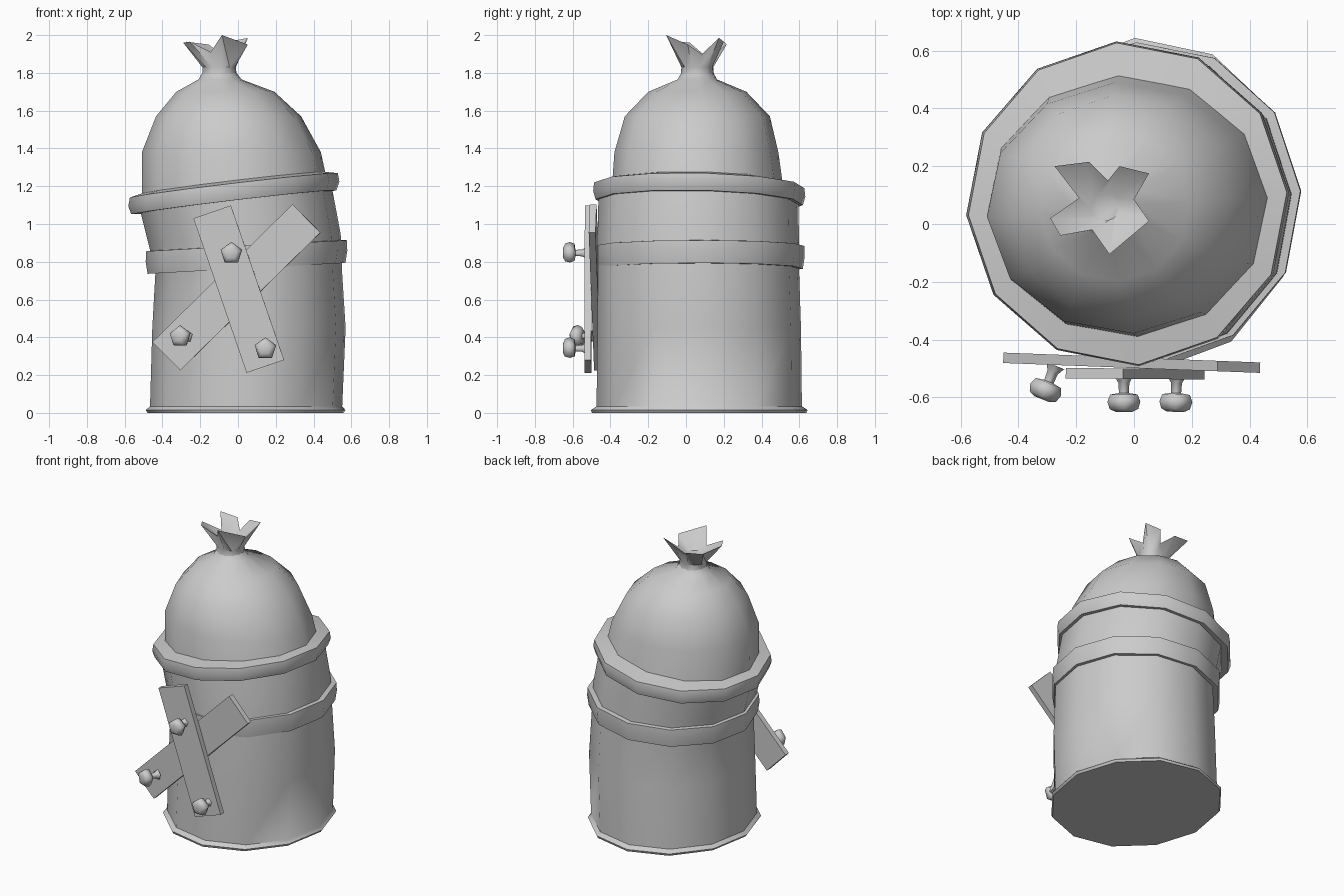
import bpy, bmesh
from math import sin, cos, pi, radians, degrees
from mathutils import Vector, Matrix

if "Cube" in bpy.data.objects:
    bpy.data.objects.remove(bpy.data.objects["Cube"])


def finish(bm, name, angle=45):
    bmesh.ops.recalc_face_normals(bm, faces=bm.faces)
    me = bpy.data.meshes.new(name)
    bm.to_mesh(me)
    bm.free()
    ob = bpy.data.objects.new(name, me)
    bpy.context.collection.objects.link(ob)
    bpy.ops.object.select_all(action='DESELECT')
    ob.select_set(True)
    bpy.context.view_layer.objects.active = ob
    bpy.ops.object.shade_smooth_by_angle(angle=radians(angle))
    return ob


def ring(z, cx, cy, rx, ry, tx=0, ty=0, n=12, phase=4):
    pts = []
    for i in range(n):
        a = radians(phase) + 2 * pi * i / n
        x, y = rx * cos(a), ry * sin(a)
        pts.append(Vector((cx + x, cy + y, z + tx * x + ty * y)))
    return pts


def loft(name, rings, closed=False, angle=45, matrix=None):
    bm = bmesh.new()
    rows = [[bm.verts.new(p) for p in r] for r in rings]
    n = len(rows[0])
    pairs = list(zip(rows, rows[1:]))
    if closed:
        pairs.append((rows[-1], rows[0]))
    else:
        bm.faces.new(rows[0])
        bm.faces.new(rows[-1])
    for a, b in pairs:
        for i in range(n):
            j = (i + 1) % n
            bm.faces.new((a[i], a[j], b[j], b[i]))
    if matrix:
        bm.transform(matrix)
    return finish(bm, name, angle)


# Leaning barrel body with a thin foot flange
loft("barrel_body", [
    ring(0, .04, .07, .52, .57),
    ring(.015, .04, .07, .53, .575),
    ring(.035, .043, .07, .51, .545),
    ring(.45, .058, .07, .513, .54),
    ring(.75, .057, .065, .495, .535),
    ring(.92, .035, .065, .51, .535, .05),
    ring(1.13, -.01, .065, .51, .53, .11)])

# Raised hoop round the middle
T = .055
loft("middle_hoop", [
    ring(.765, .045, .075, .47, .50, T),
    ring(.765, .045, .075, .525, .545, T),
    ring(.83, .045, .075, .535, .555, T),
    ring(.885, .045, .075, .532, .555, T),
    ring(.89, .045, .075, .47, .50, T)], closed=True)

# Tilted upper rim
T = .118
loft("upper_rim", [
    ring(1.115, -.022, .07, .47, .47, T, -.02),
    ring(1.115, -.022, .07, .545, .55, T, -.02),
    ring(1.16, -.022, .07, .56, .563, T, -.02),
    ring(1.205, -.022, .07, .552, .558, T, -.02),
    ring(1.225, -.022, .07, .46, .44, T, -.02)], closed=True)

# Bulging sack dome
loft("sack_dome", [
    ring(1.1, -.01, .065, .50, .465, .1),
    ring(1.38, -.035, .055, .475, .435),
    ring(1.57, -.05, .06, .385, .385),
    ring(1.70, -.067, .06, .26, .26),
    ring(1.765, -.095, .06, .115, .105),
    ring(1.80, -.098, .06, .09, .085)])

# Gathered sack top: neck flaring into folded lobes
tips = [(.052, .175, 1.985), (-.05, .2, 1.965), (-.09, .15, 1.9),
        (-.155, .215, 1.95), (-.275, .2, 1.965), (-.19, .09, 1.9),
        (-.29, .02, 1.96), (-.255, -.04, 1.965), (-.145, -.02, 1.91),
        (-.085, -.105, 2.0), (.052, .01, 1.95), (0, .085, 1.9)]
star = [Vector(p) for p in tips]
loft("sack_knot", [
    ring(1.74, -.098, .06, .115, .11, phase=38),
    ring(1.78, -.098, .06, .092, .09, phase=38),
    ring(1.83, -.1, .06, .09, .085, phase=38),
    star,
    ring(1.87, -.1, .06, .05, .05, phase=38)])


# Crossed planks on the front
def plank(name, center, length, tilt, yaw, width=.21, thick=.036):
    bm = bmesh.new()
    bmesh.ops.create_cube(bm, size=1)
    bm.transform(Matrix.Translation(center) @ Matrix.Rotation(radians(yaw), 4, 'Z')
                 @ Matrix.Rotation(radians(-tilt), 4, 'Y')
                 @ Matrix.Diagonal((length, thick, width, 1)))
    return finish(bm, name, 30)


plank("rear_plank", (-.008, -.48, .665), 1.04, 44.5, -2.2)
plank("front_plank", (.004, -.518, .655), .865, 109, -.5)

# Five-sided mushroom bolts
profile = [(.035, 0), (.02, .025), (.018, .06), (.05, .065),
           (.06, .09), (.052, .115), (.03, .125)]
for i, (x, y, z, yaw) in enumerate([(-.272, -.49, .405, -22),
                                    (-.035, -.525, .845, 0),
                                    (.148, -.525, .34, -2)]):
    m = (Matrix.Translation((x, y, z)) @ Matrix.Rotation(radians(yaw), 4, 'Z')
         @ Matrix.Rotation(pi / 2, 4, 'X'))
    loft(f"bolt_{i + 1}", [ring(h, 0, 0, r, r, n=5, phase=90) for r, h in profile],
         angle=75, matrix=m)
